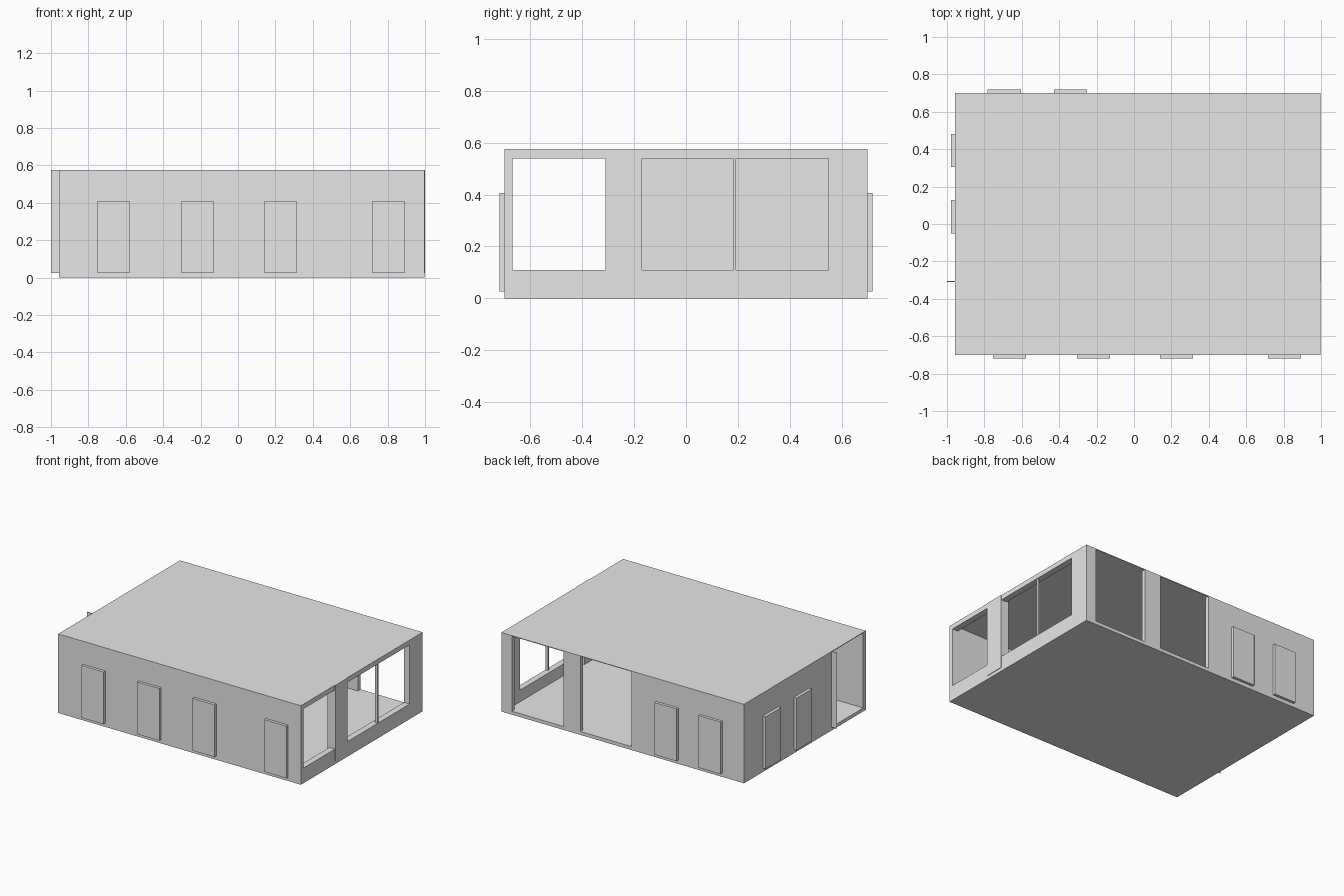
import bpy

if "Cube" in bpy.data.objects:
    bpy.data.objects.remove(bpy.data.objects["Cube"], do_unlink=True)

grey = bpy.data.materials.new("plain_grey")
grey.use_nodes = True
grey.diffuse_color = (0.8, 0.8, 0.8, 1)
grey.node_tree.nodes["Principled BSDF"].inputs["Base Color"].default_value = (0.8, 0.8, 0.8, 1)


def box(name, x, y, z):
    """Box spanning the three (low, high) ranges."""
    spans = (x, y, z)
    corners = [(a, b, c) for a in x for b in y for c in z]
    faces = [(0, 1, 3, 2), (4, 6, 7, 5), (0, 4, 5, 1),
             (2, 3, 7, 6), (0, 2, 6, 4), (1, 5, 7, 3)]
    mesh = bpy.data.meshes.new(name)
    mesh.from_pydata(corners, [], faces)
    mesh.materials.append(grey)
    obj = bpy.data.objects.new(name, mesh)
    bpy.context.collection.objects.link(obj)
    return obj


# Overall shell limits
WEST, EAST = -0.957, 0.996
FRONT, BACK = -0.70, 0.70
FLOOR, CEILING, TOP = 0.025, 0.57, 0.575
THIN, THICK = 0.03, 0.045
ROOM = (FLOOR, CEILING)

# Floor, roof and front wall
box("floor_slab", (WEST, EAST), (FRONT, BACK), (0, FLOOR))
box("roof", (WEST, EAST), (FRONT, BACK), (CEILING, TOP))
box("front_wall", (WEST, EAST), (FRONT, FRONT + THIN), ROOM)

# Back wall with two full-height openings
for i, span in enumerate([(WEST, -0.05), (0.36, 0.495), (0.912, EAST)]):
    box(f"back_wall_{i}", span, (BACK - THIN, BACK), ROOM)

# Right-hand end wall with one full-height opening and a thin open panel
for i, span in enumerate([(FRONT + THIN, -0.67), (-0.31, BACK - THIN)]):
    box(f"end_wall_{i}", (WEST, WEST + THIN), span, ROOM)
box("open_panel", (-1.0, WEST), (-0.31, -0.306), (FLOOR, TOP))

# Window wall: sill, header, piers and a slim mullion
wall = (EAST - THICK, EAST)
inside = (FRONT + THIN, BACK - THIN)
box("window_sill", wall, inside, (FLOOR, 0.11))
box("window_header", wall, inside, (0.54, CEILING))
for i, span in enumerate([(-0.31, -0.175), (0.55, BACK - THIN)]):
    box(f"window_pier_{i}", wall, span, (0.11, 0.54))
box("window_mullion", (EAST - 0.02, EAST), (0.183, 0.192), (0.11, 0.54))
box("window_column", (EAST - 0.06, 1.0), (-0.31, -0.17), (FLOOR, TOP))

# Raised door panels on three sides
DOOR = (0.027, 0.407)
for i, x in enumerate([-0.755, -0.306, 0.139, 0.716]):
    box(f"front_door_{i}", (x, x + 0.177), (FRONT - 0.02, FRONT), DOOR)
for i, x in enumerate([-0.782, -0.428]):
    box(f"back_door_{i}", (x, x + 0.177), (BACK, BACK + 0.02), DOOR)
for i, y in enumerate([-0.05, 0.305]):
    box(f"end_door_{i}", (WEST - 0.022, WEST), (y, y + 0.177), DOOR)
